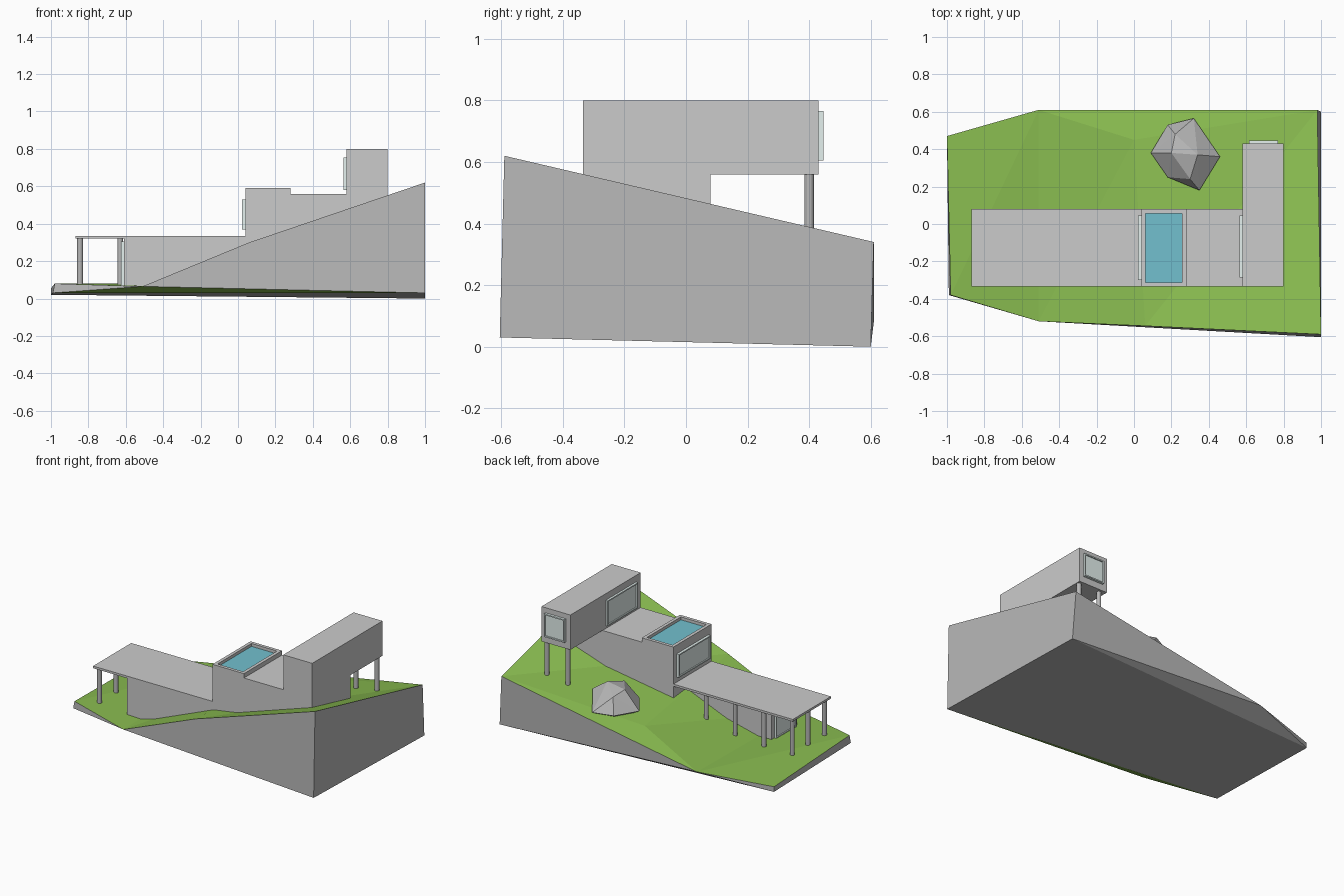
import bpy, bmesh
from mathutils import Vector

cube = bpy.data.objects.get("Cube")
if cube:
    bpy.data.objects.remove(cube, do_unlink=True)


def material(name, rgb):
    m = bpy.data.materials.new(name)
    m.use_nodes = True
    m.diffuse_color = (*rgb, 1)
    m.node_tree.nodes["Principled BSDF"].inputs["Base Color"].default_value = (*rgb, 1)
    return m


GRASS = material("grass", (0.25, 0.5, 0.08))
WATER = material("water", (0.17, 0.53, 0.62))
GLASS = material("glass", (0.78, 0.88, 0.86))
STONE = material("stone", (0.48, 0.48, 0.48))
WALL = material("wall", (0.8, 0.8, 0.8))


def finish(bm, name, *mats):
    mesh = bpy.data.meshes.new(name)
    bm.to_mesh(mesh)
    bm.free()
    for m in mats:
        mesh.materials.append(m)
    obj = bpy.data.objects.new(name, mesh)
    bpy.context.collection.objects.link(obj)
    return obj


def box(name, xs, ys, zs, mats=(WALL,), recess=None, rim=0.0, depth=0.0):
    """Box between limits; optionally sinks a panel into the side facing recess."""
    bm = bmesh.new()
    bmesh.ops.create_cube(bm, size=1)
    for v in bm.verts:
        v.co = [lim[0] if c < 0 else lim[1] for c, lim in zip(v.co, (xs, ys, zs))]
    bm.normal_update()
    if recess:
        out = Vector(recess)
        face = max(bm.faces, key=lambda f: f.normal.dot(out))
        bmesh.ops.inset_region(bm, faces=[face], thickness=rim)
        panel = bmesh.ops.extrude_discrete_faces(bm, faces=[face])["faces"][0]
        bmesh.ops.translate(bm, verts=panel.verts, vec=-depth * out)
        panel.material_index = len(mats) - 1
    return finish(bm, name, *mats)


def column(name, x, y, bottom, top):
    bm = bmesh.new()
    bmesh.ops.create_cone(bm, cap_ends=True, segments=12, radius1=0.015,
                          radius2=0.015, depth=top - bottom)
    bmesh.ops.translate(bm, verts=bm.verts, vec=(x, y, (top + bottom) / 2))
    return finish(bm, name, STONE)


# Sloping hillside: grass on top, cut earth around the sides
points = {
    "back_left": (-1, 0.47, 0.055), "back_mid": (-0.51, 0.61, 0.08),
    "back_right": (0.98, 0.61, 0.34), "front_right": (1, -0.59, 0.62),
    "front_mid": (0.06, -0.545, 0.3), "front_bend": (-0.51, -0.52, 0.065),
    "front_left": (-0.98, -0.38, 0.08), "ridge": (0, 0.45, 0.2),
    "base_bl": (-1, 0.47, 0.02), "base_br": (1, 0.6, 0),
    "base_fr": (1, -0.605, 0.03), "base_fl": (-0.99, -0.38, 0.03),
}
grass_faces = [
    "back_left front_left back_mid", "front_left front_bend back_mid",
    "back_mid front_bend ridge", "ridge front_bend front_mid",
    "back_mid ridge back_right", "ridge front_mid back_right",
    "front_mid front_right back_right", "front_bend base_fl base_fr",
]
earth_faces = [
    "base_fl front_bend front_left", "base_fr front_mid front_bend",
    "base_fr front_right front_mid", "base_fr base_br back_right front_right",
    "base_br back_mid back_right", "base_br base_bl back_mid",
    "base_bl back_left back_mid", "base_bl base_fl front_left back_left",
    "base_bl base_br base_fr base_fl",
]
bm = bmesh.new()
corner = {k: bm.verts.new(p) for k, p in points.items()}
for index, faces in enumerate((grass_faces, earth_faces)):
    for names in faces:
        bm.faces.new([corner[n] for n in names.split()]).material_index = index
bmesh.ops.recalc_face_normals(bm, faces=bm.faces)
finish(bm, "hillside", GRASS, STONE)

# Faceted boulder
bm = bmesh.new()
for p in [(0.09, 0.38, 0.25), (0.18, 0.53, 0.25), (0.32, 0.565, 0.25),
          (0.46, 0.36, 0.3), (0.35, 0.18, 0.29), (0.18, 0.25, 0.27),
          (0.22, 0.48, 0.35), (0.34, 0.37, 0.385), (0.2, 0.38, 0.37),
          (0.3, 0.24, 0.35), (0.27, 0.37, 0.15)]:
    bm.verts.new(p)
bmesh.ops.convex_hull(bm, input=bm.verts)
finish(bm, "boulder", STONE)

# Upper wing: L-shaped side profile overhanging at the back
bm = bmesh.new()
profile = [(-0.335, 0.15), (0.08, 0.15), (0.08, 0.56),
           (0.43, 0.56), (0.43, 0.8), (-0.335, 0.8)]
side = bm.faces.new([bm.verts.new((0.58, y, z)) for y, z in profile])
ext = bmesh.ops.extrude_face_region(bm, geom=[side])["geom"]
bmesh.ops.translate(bm, verts=[g for g in ext if isinstance(g, bmesh.types.BMVert)],
                    vec=(0.22, 0, 0))
bmesh.ops.recalc_face_normals(bm, faces=bm.faces)
finish(bm, "upper_wing", WALL)

# Stepped middle and lower volumes
depth_range = (-0.335, 0.08)
box("middle_block", (0.28, 0.58), depth_range, (0.12, 0.56))
box("pool_block", (0.04, 0.28), depth_range, (0.12, 0.59),
    (WALL, WATER), (0, 0, 1), 0.032, 0.02)
box("lower_room", (-0.61, 0.04), (-0.335, -0.06), (0.05, 0.32))
box("terrace_roof", (-0.87, 0.04), depth_range, (0.32, 0.335))

# Windows
left = (-1, 0, 0)
box("upper_window", (0.565, 0.58), (-0.285, 0.045), (0.58, 0.755), (GLASS,), left, 0.012, 0.008)
box("middle_window", (0.022, 0.04), (-0.3, 0.045), (0.37, 0.53), (GLASS,), left, 0.012, 0.008)
box("lower_window", (-0.625, -0.61), (-0.31, -0.09), (0.07, 0.305), (GLASS,), left, 0.012, 0.008)
box("end_window", (0.615, 0.77), (0.43, 0.447), (0.605, 0.765), (GLASS,), (0, 1, 0), 0.012, 0.008)

# Columns under the terrace roof and the overhang
for i, x in enumerate((-0.19, -0.41, -0.63, -0.845)):
    column(f"terrace_column_{i}", x, 0.05, 0.05, 0.32)
for i, y in enumerate((-0.12, -0.3)):
    column(f"end_column_{i}", -0.845, y, 0.05, 0.32)
for i, x in enumerate((0.62, 0.78)):
    column(f"overhang_column_{i}", x, 0.4, 0.2, 0.56)
